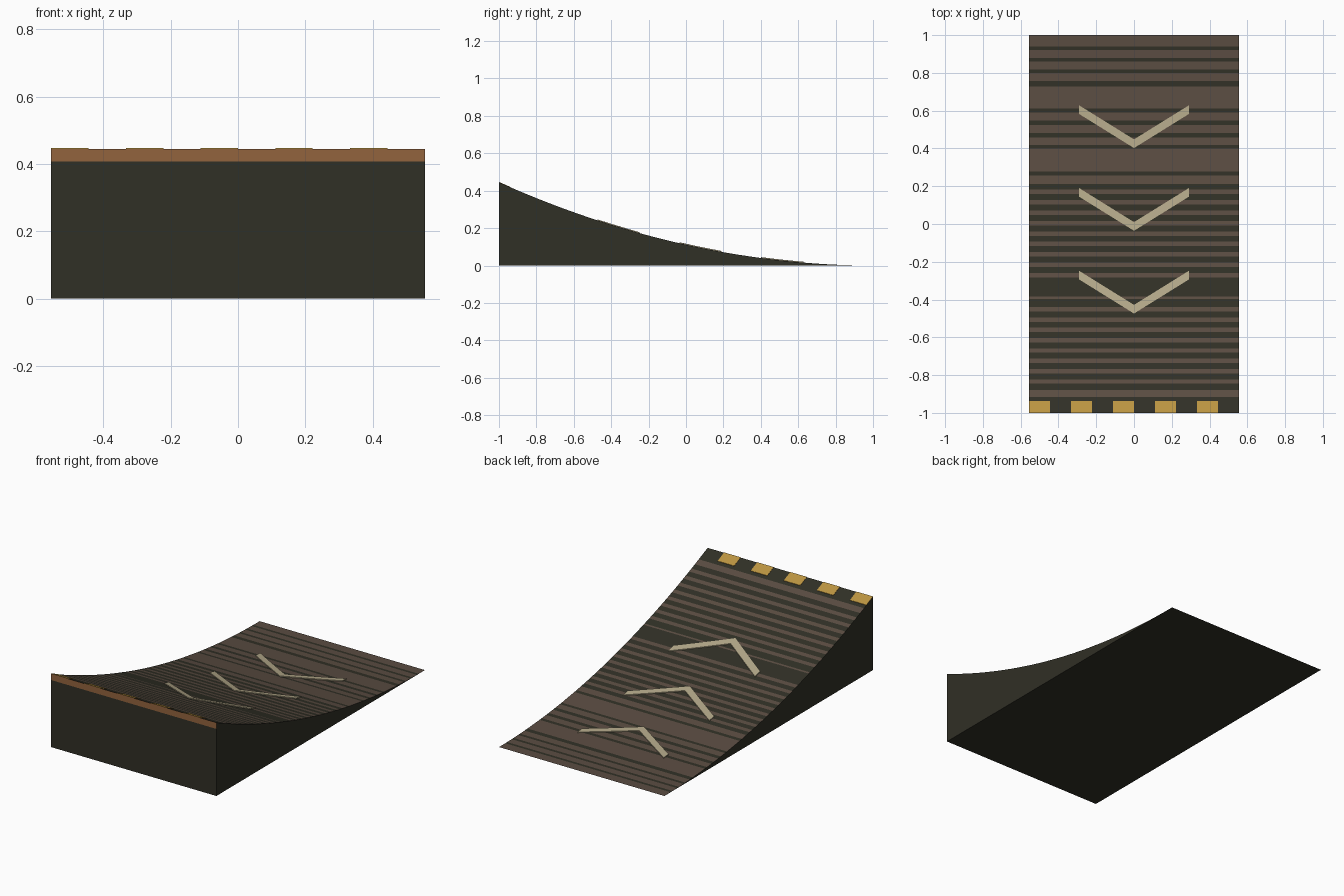
import bpy
import bmesh

if "Cube" in bpy.data.objects:
    bpy.data.objects.remove(bpy.data.objects["Cube"], do_unlink=True)

HALF_WIDTH = 0.555
HEIGHT = 0.445
LIP_Z = 0.407
LIP_Y = -0.937


def material(name, rgb):
    mat = bpy.data.materials.new(name)
    mat.use_nodes = True
    colour = (*rgb, 1.0)
    mat.diffuse_color = colour
    mat.node_tree.nodes["Principled BSDF"].inputs["Base Color"].default_value = colour
    return mat


dark = material("dark olive", (0.030, 0.029, 0.019))
brown = material("weathered brown", (0.102, 0.072, 0.053))
rust = material("rust orange", (0.29, 0.125, 0.048))
cream = material("faded cream", (0.45, 0.39, 0.25))
yellow = material("hazard yellow", (0.50, 0.30, 0.053))


def surface(y):
    """Height of the curved riding surface."""
    return HEIGHT * ((1 - y) / 2) ** 2


def make_object(name, bm, mats):
    bmesh.ops.recalc_face_normals(bm, faces=bm.faces[:])
    mesh = bpy.data.meshes.new(name)
    bm.to_mesh(mesh)
    bm.free()
    for mat in mats:
        mesh.materials.append(mat)
    obj = bpy.data.objects.new(name, mesh)
    bpy.context.collection.objects.link(obj)
    return obj


def make_plate(name, rows, mat, lift):
    """Thin painted plate that follows the surface; rows are pairs of (x, y)."""
    bm = bmesh.new()
    rings = []
    for a, b in rows:
        ring = [(a, lift), (b, lift), (b, -0.001), (a, -0.001)]
        rings.append([bm.verts.new((x, y, surface(y) + dz)) for (x, y), dz in ring])
    for r, s in zip(rings, rings[1:]):
        for i in range(4):
            j = (i + 1) % 4
            bm.faces.new((r[i], r[j], s[j], s[i]))
    bm.faces.new(rings[0])
    bm.faces.new(rings[-1])
    return make_object(name, bm, [mat])


# Brown plank groups: far edge, pitch, plank depth, count
groups = [
    (1.0, 0, 0.06, 1), (0.922, 0.0615, 0.043, 3), (0.727, 0, 0.116, 1),
    (0.59, 0.066, 0.041, 3), (0.399, 0, 0.122, 1), (0.256, 0, 0.043, 1),
    (0.182, 0.0551, 0.024, 9), (-0.385, 0, 0.011, 1),
    (-0.44, 0.0546, 0.023, 8), (-0.878, 0, 0.037, 1),
]
planks = [(far - i * pitch - depth, far - i * pitch)
          for far, pitch, depth, count in groups for i in range(count)]

# Ramp body: side profile extruded across the width
ys = sorted({-1.0, LIP_Y, *(y for plank in planks for y in plank)})
profile = [(y, surface(y)) for y in ys] + [(-1, 0), (-1, LIP_Z)]
bm = bmesh.new()
sides = [[bm.verts.new((x, y, z)) for y, z in profile]
         for x in (-HALF_WIDTH, HALF_WIDTH)]
for side in sides:
    bm.faces.new(side)
for i in range(len(profile)):
    j = (i + 1) % len(profile)
    bm.faces.new((sides[0][i], sides[0][j], sides[1][j], sides[1][i]))
bm.normal_update()
bmesh.ops.recalc_face_normals(bm, faces=bm.faces[:])
for face in bm.faces:
    c = face.calc_center_median()
    if face.normal.z > 0.5 and any(a < c.y < b for a, b in planks):
        face.material_index = 1
    elif face.normal.y < -0.9 and c.z > LIP_Z:
        face.material_index = 2
make_object("ramp_body", bm, [dark, brown, rust])

# Hazard blocks along the high lip
tile = HALF_WIDTH / 5
for k in range(5):
    x = -HALF_WIDTH + 2 * k * tile
    make_plate(f"lip_block_{k + 1}",
               [((x, y), (x + tile, y)) for y in (-1, LIP_Y)], yellow, 0.002)

# Painted chevrons pointing up the ramp
SPAN, RISE, STROKE, STEPS = 0.29, 0.18, 0.046, 6
for k in range(3):
    apex = 0.402 - 0.438 * k
    rows = []
    for i in range(-STEPS, STEPS + 1):
        y = apex + RISE * abs(i) / STEPS
        x = SPAN * i / STEPS
        rows.append(((x, y), (x, y + STROKE)))
    make_plate(f"chevron_{k + 1}", rows, cream, 0.005)
